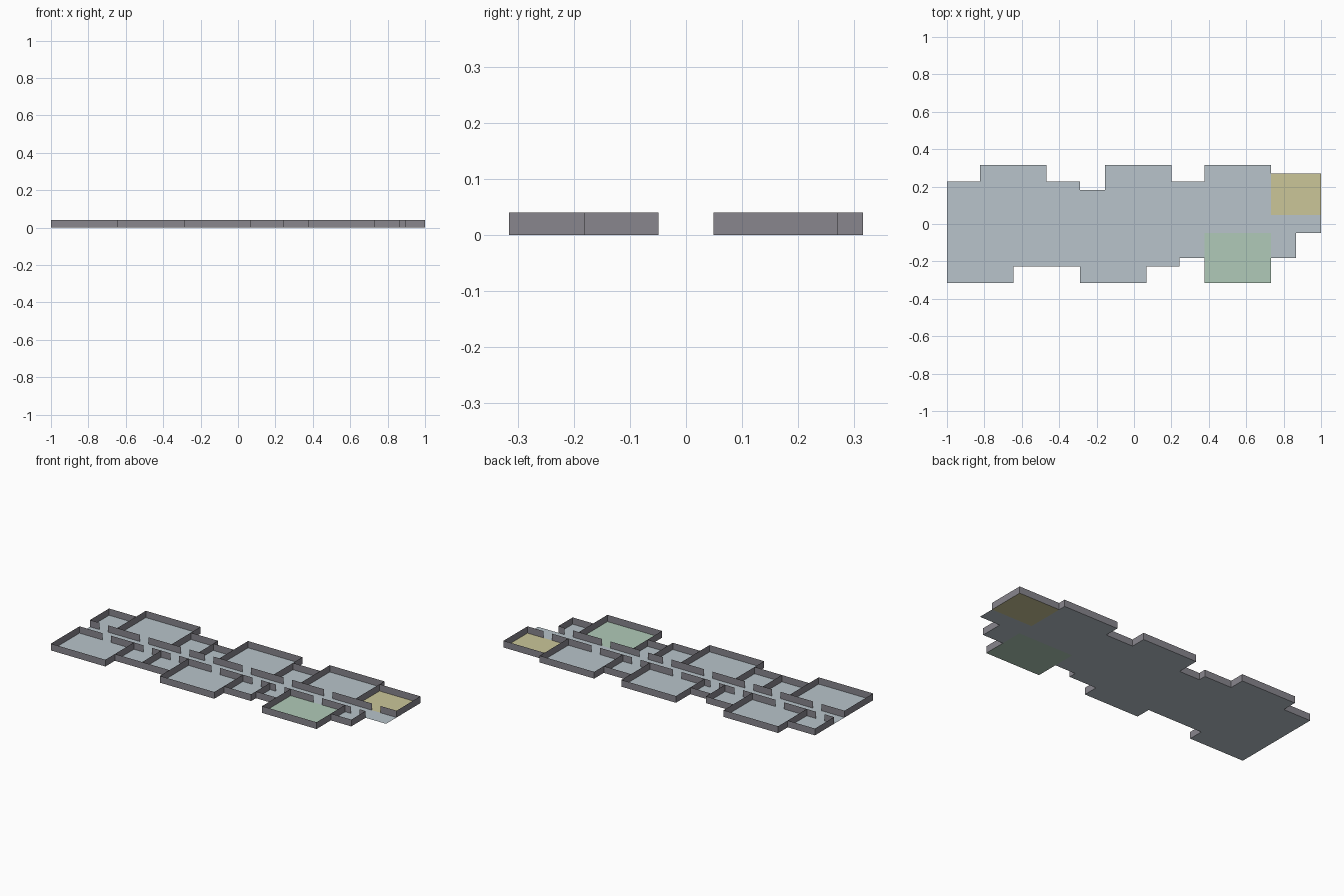
import bpy, bmesh

if "Cube" in bpy.data.objects:
    bpy.data.objects.remove(bpy.data.objects["Cube"])

U = 2 / 45            # one floor-plan metre
H = 0.04              # wall height
C = 1.1 * U           # half width of corridor
DOOR = 1.25 * U       # doorway width


def material(name, srgb):
    m = bpy.data.materials.new(name)
    lin = [((c / 255 + 0.055) / 1.055) ** 2.4 for c in srgb]
    m.diffuse_color = (*lin, 1)
    m.use_nodes = True
    m.node_tree.nodes["Principled BSDF"].inputs["Base Color"].default_value = m.diffuse_color
    return m


GREY = material("pale blue grey floor", (184, 196, 203))
SAND = material("sand floor", (203, 198, 153))
GREEN = material("soft green floor", (176, 202, 184))
WALL = material("warm grey wall", (136, 134, 141))


def make(name, quads, mat):
    bm = bmesh.new()
    for q in quads:
        bm.faces.new([bm.verts.new(p) for p in q])
    bmesh.ops.remove_doubles(bm, verts=bm.verts, dist=1e-5)
    me = bpy.data.meshes.new(name)
    bm.to_mesh(me)
    bm.free()
    me.materials.append(mat)
    ob = bpy.data.objects.new(name, me)
    bpy.context.collection.objects.link(ob)


def floor(name, x0, x1, y0, y1, mat):
    y0, y1 = sorted((y0, y1))
    make(name, [[(x0, y0, 0), (x1, y0, 0), (x1, y1, 0), (x0, y1, 0)]], mat)


def wall(a, b):
    return [(*a, 0), (*b, 0), (*b, H), (*a, H)]


def room(name, x0, width, depth, side, mat):
    """Floor, three full walls, and a corridor wall split by a central doorway."""
    x1, near, far = x0 + width, side * C, side * (C + depth)
    mid = (x0 + x1) / 2
    floor(name + "_floor", x0, x1, near, far, mat)
    runs = [((x0, near), (mid - DOOR / 2, near)),
            ((mid + DOOR / 2, near), (x1, near)),
            ((x1, near), (x1, far)),
            ((x1, far), (x0, far)),
            ((x0, far), (x0, near))]
    # keep wall normals pointing out of the room on both sides of the corridor
    make(name + "_walls", [wall(a, b) if side > 0 else wall(b, a) for a, b in runs], WALL)


# corridor
floor("corridor_floor", -1, 1, -C, C, GREY)

# rooms along both sides: (width, depth, floor colour)
large, medium, small = (8, 6, GREY), (4, 4, GREY), (3, 3, GREY)
back = [medium, large, medium, small, large, medium, large, (6, 5, SAND)]
front = [large, medium, medium, large, medium, small, (8, 6, GREEN), small]
for label, side, row in (("back", 1, back), ("front", -1, front)):
    x = -1
    for i, (w, d, mat) in enumerate(row):
        room(f"{label}_room_{i + 1}", x, w * U, d * U, side, mat)
        x += w * U
